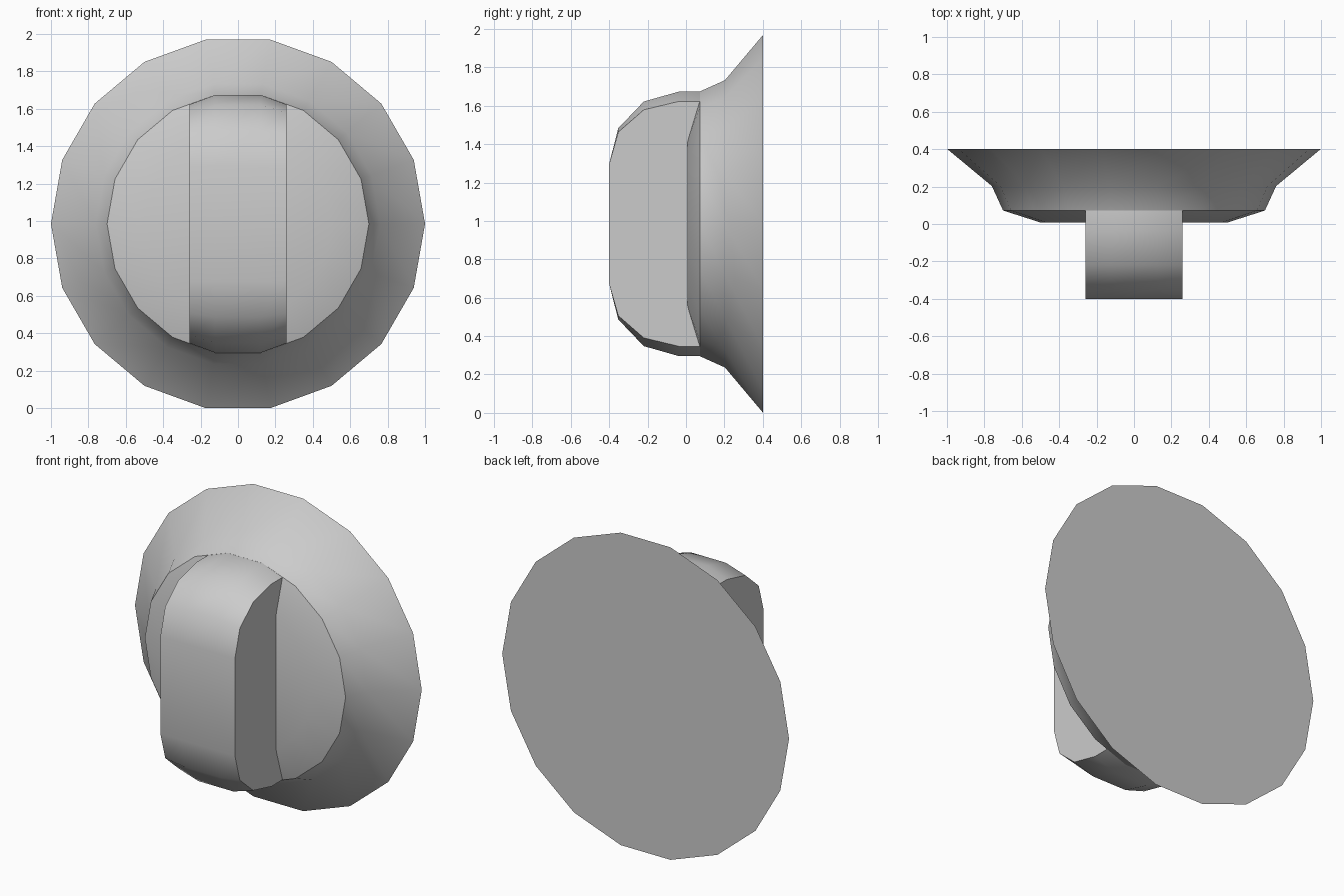
import bpy, bmesh, math

if "Cube" in bpy.data.objects:
    bpy.data.objects.remove(bpy.data.objects["Cube"])

SIDES = 18
MID_Z = math.sin(math.radians(80))   # centre height, flat of the rim rests on the ground

grey = bpy.data.materials.new("light grey")
grey.diffuse_color = (0.6, 0.6, 0.6, 1)
grey.use_nodes = True
grey.node_tree.nodes["Principled BSDF"].inputs["Base Color"].default_value = grey.diffuse_color


def loft(name, rings):
    """Skin a list of closed rings and cap both ends."""
    bm = bmesh.new()
    loops = [[bm.verts.new(p) for p in ring] for ring in rings]
    for a, b in zip(loops, loops[1:]):
        for i in range(len(a)):
            j = (i + 1) % len(a)
            bm.faces.new((a[i], a[j], b[j], b[i]))
    bm.faces.new(loops[0])
    bm.faces.new(loops[-1])
    bmesh.ops.recalc_face_normals(bm, faces=bm.faces)
    mesh = bpy.data.meshes.new(name)
    bm.to_mesh(mesh)
    bm.free()
    mesh.materials.append(grey)
    obj = bpy.data.objects.new(name, mesh)
    bpy.context.collection.objects.link(obj)
    bpy.ops.object.select_all(action='DESELECT')
    obj.select_set(True)
    bpy.context.view_layer.objects.active = obj
    bpy.ops.object.shade_smooth_by_angle(angle=math.radians(35))
    return obj


def circle(r, y):
    return [(r * math.cos(math.tau * i / SIDES), y,
             MID_Z + r * math.sin(math.tau * i / SIDES)) for i in range(SIDES)]


# flared dial base: (radius, depth) from the back rim to the shallow front dome
loft("dial_base", [circle(r, y) for r, y in
                   ((1.0, 0.402), (0.76, 0.203), (0.70, 0.072), (0.50, 0.008))])


# raised finger grip: (depth, half height in the middle, half height at the sides)
def grip_section(y, mid, side):
    half = [(0.26, side), (0.122, mid), (-0.122, mid), (-0.26, side)]
    return ([(x, y, MID_Z + z) for x, z in half] +
            [(-x, y, MID_Z - z) for x, z in half])


loft("finger_grip", [grip_section(*s) for s in
                     ((0.072, 0.689, 0.638), (-0.037, 0.689, 0.638),
                      (-0.22, 0.637, 0.594), (-0.353, 0.498, 0.478),
                      (-0.402, 0.306, 0.306))])
